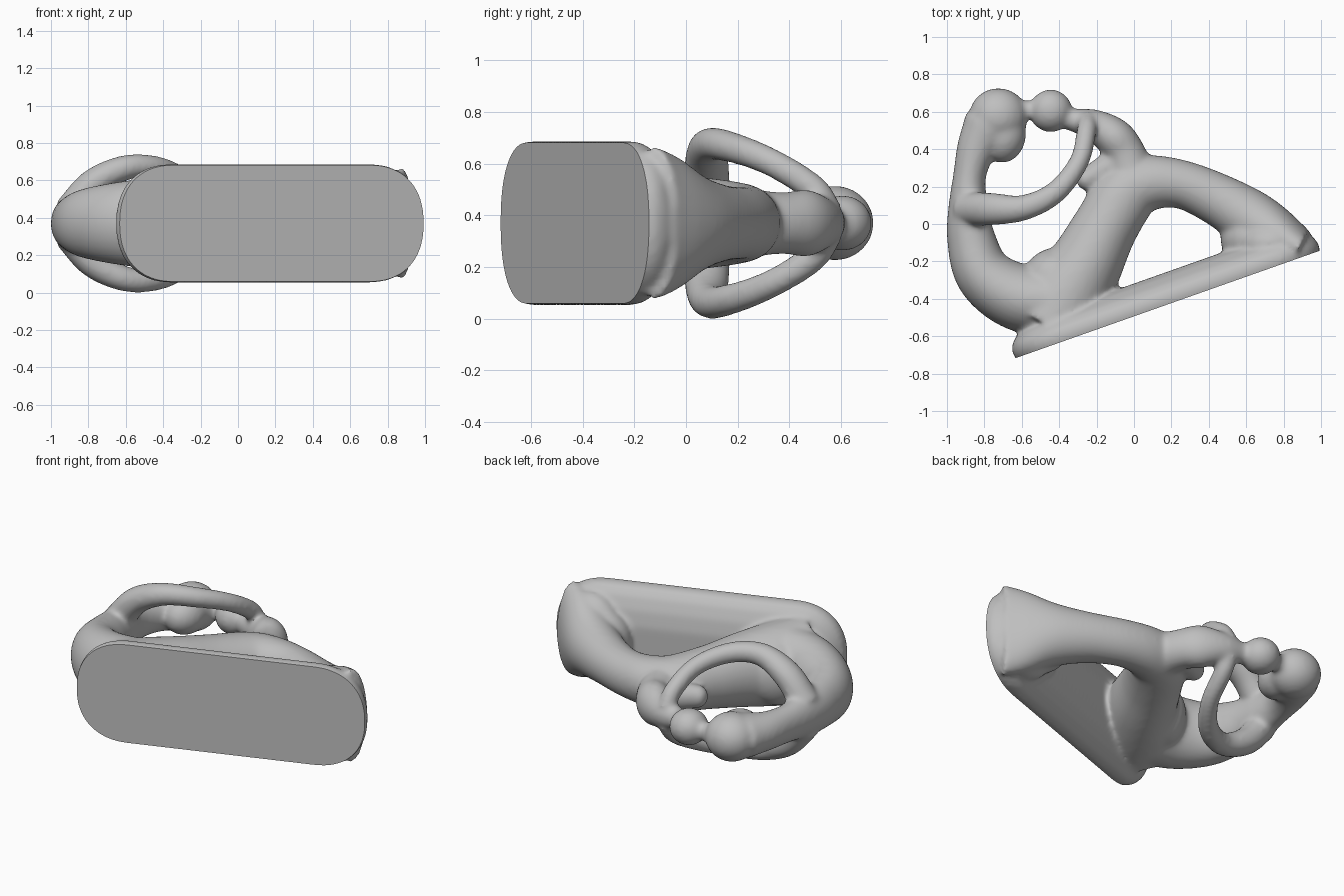
import bpy, bmesh, math
from mathutils import Vector, Matrix

if "Cube" in bpy.data.objects:
    bpy.data.objects.remove(bpy.data.objects["Cube"])

MID = 0.37                                   # height of the symmetry plane
BASE = Vector((0.18, -0.43, MID))            # centre of the flat base
U = Vector((0.943, 0.333, 0))                # along the base
N = Vector((-0.333, 0.943, 0))               # away from the base
Z = Vector((0, 0, 1))

bm = bmesh.new()


def loft(rings):
    """Skin closed rings of points and cap both ends."""
    loops = [[bm.verts.new(p) for p in ring] for ring in rings]
    n = len(loops[0])
    faces = [bm.faces.new((a[i], a[(i + 1) % n], b[(i + 1) % n], b[i]))
             for a, b in zip(loops, loops[1:]) for i in range(n)]
    faces += [bm.faces.new(loops[0][::-1]), bm.faces.new(loops[-1])]
    bmesh.ops.recalc_face_normals(bm, faces=faces)


def spline(stations, steps=8):
    """Catmull-Rom through stations of (x, y, z offset, in-plane radius, z radius)."""
    p = [Vector(s) for s in stations]
    p = [2 * p[0] - p[1]] + p + [2 * p[-1] - p[-2]]
    out = []
    for a, b, c, d in zip(p, p[1:], p[2:], p[3:]):
        for k in range(steps):
            t = k / steps
            out.append(0.5 * (2 * b + (c - a) * t + (2 * a - 5 * b + 4 * c - d) * t * t
                              + (3 * b - a - 3 * c + d) * t ** 3))
    return out + [p[-2]]


def limb(stations, sides=28):
    """Sweep an ellipse with changing radii along a smooth path."""
    pts = spline(stations)
    pos = [Vector((q[0], q[1], MID + q[2])) for q in pts]
    rings = []
    for i, q in enumerate(pts):
        t = (pos[min(i + 1, len(pos) - 1)] - pos[max(i - 1, 0)]).normalized()
        side = t.cross(Z).normalized()
        up = side.cross(t)
        rings.append([pos[i] + side * q[3] * math.cos(a) + up * q[4] * math.sin(a)
                      for a in (math.tau * k / sides for k in range(sides))])
    loft(rings)


def ball(x, y, radii, turn=0.0):
    m = (Matrix.Translation((x, y, MID)) @ Matrix.Rotation(turn, 4, 'Z')
         @ Matrix.Diagonal((*radii, 1)))
    bmesh.ops.create_uvsphere(bm, u_segments=32, v_segments=20, radius=1, matrix=m)


def base_ring(height, inset):
    """Rounded bar outline parallel to the base plane."""
    r, half = 0.319 - inset, 0.55
    ring = []
    for k in range(64):
        a = math.tau * (k + 0.5) / 64
        c, s = math.cos(a), math.sin(a)
        e = 2 / 2.3
        u = math.copysign(abs(c) ** e * r + half, c)
        w = math.copysign(abs(s) ** e * r, s)
        ring.append(BASE + U * u + Z * w + N * height)
    return ring


# base with a rounded shoulder
loft([base_ring(h, i) for h, i in
      [(-0.04, 0.02), (0.0, 0.006), (0.03, 0), (0.07, 0.01), (0.11, 0.05),
       (0.145, 0.125), (0.165, 0.22)]])

# lap, thighs, knees and lower legs
limb([(-0.45, -0.55, 0, 0.24, 0.26), (-0.37, -0.40, 0, 0.24, 0.25),
      (-0.26, -0.22, 0, 0.20, 0.225), (-0.155, -0.02, 0, 0.175, 0.19),
      (-0.04, 0.16, 0, 0.17, 0.165), (0.09, 0.22, 0, 0.148, 0.15),
      (0.26, 0.21, 0, 0.13, 0.14), (0.45, 0.13, 0, 0.14, 0.15),
      (0.62, 0.03, 0, 0.155, 0.19), (0.76, -0.055, 0, 0.14, 0.26),
      (0.89, -0.125, 0, 0.10, 0.30)])

# filled corner where the lower legs meet the base
ball(0.62, -0.07, (0.16, 0.14, 0.19), 0.34)
ball(0.74, -0.10, (0.22, 0.13, 0.27), 0.0)

# hips, back, shoulders and neck
limb([(-0.38, -0.42, 0, 0.19, 0.25), (-0.62, -0.39, 0, 0.18, 0.225),
      (-0.80, -0.27, 0, 0.155, 0.19), (-0.87, -0.08, 0, 0.13, 0.155),
      (-0.885, 0.09, 0, 0.108, 0.14), (-0.88, 0.25, 0, 0.088, 0.115),
      (-0.842, 0.40, 0, 0.107, 0.115), (-0.775, 0.52, 0, 0.145, 0.13)])

# belly between the hips and thighs
ball(-0.45, -0.27, (0.16, 0.13, 0.19), 0.7)

# large head with its chin
ball(-0.725, 0.575, (0.157, 0.152, 0.145))
ball(-0.695, 0.475, (0.118, 0.15, 0.12), -0.15)

# pair of embracing arms
for s in (1, -1):
    limb([(-0.90, 0.08, 0.06 * s, 0.09, 0.09), (-0.77, 0.08, 0.215 * s, 0.088, 0.08),
          (-0.59, 0.087, 0.30 * s, 0.069, 0.067), (-0.42, 0.17, 0.295 * s, 0.06, 0.06),
          (-0.295, 0.33, 0.235 * s, 0.053, 0.055), (-0.255, 0.49, 0.135 * s, 0.053, 0.055),
          (-0.25, 0.56, 0.04 * s, 0.05, 0.05)])

# small head, touching the large one
ball(-0.445, 0.605, (0.115, 0.115, 0.108))
limb([(-0.70, 0.61, 0, 0.06, 0.06), (-0.56, 0.61, 0, 0.05, 0.055), (-0.45, 0.60, 0, 0.06, 0.06)])

# small body seated on the knees
limb([(-0.45, 0.60, 0, 0.06, 0.06), (-0.34, 0.56, 0, 0.06, 0.065),
      (-0.22, 0.53, 0, 0.085, 0.095), (-0.11, 0.465, 0, 0.105, 0.13),
      (-0.05, 0.38, 0, 0.11, 0.12), (-0.01, 0.25, 0, 0.13, 0.13)])

# small legs reaching forward over the knees
limb([(-0.05, 0.35, 0, 0.08, 0.10), (-0.16, 0.29, 0, 0.075, 0.085),
      (-0.25, 0.24, 0, 0.06, 0.07)])
ball(-0.25, 0.24, (0.062, 0.062, 0.07))

mesh = bpy.data.meshes.new("seated_figures")
bm.to_mesh(mesh)
bm.free()
sculpture = bpy.data.objects.new("seated_figures", mesh)
bpy.context.collection.objects.link(sculpture)

# melt the parts into one smooth skin
remesh = sculpture.modifiers.new("melt", 'REMESH')
remesh.mode = 'VOXEL'
remesh.voxel_size = 0.013
soften = sculpture.modifiers.new("soften", 'SMOOTH')
soften.factor = 0.5
soften.iterations = 16
skin = bpy.data.meshes.new_from_object(
    sculpture.evaluated_get(bpy.context.evaluated_depsgraph_get()))
sculpture.modifiers.clear()
sculpture.data = skin

# slice the base flat
bm = bmesh.new()
bm.from_mesh(skin)
cut = bmesh.ops.bisect_plane(bm, geom=bm.verts[:] + bm.edges[:] + bm.faces[:], dist=1e-5,
                             plane_co=BASE, plane_no=N, clear_inner=True)
rim = [e for e in cut["geom_cut"] if isinstance(e, bmesh.types.BMEdge) and e.is_boundary]
bmesh.ops.contextual_create(bm, geom=rim)
bmesh.ops.recalc_face_normals(bm, faces=bm.faces[:])
bm.to_mesh(skin)
bm.free()

stone = bpy.data.materials.new("grey_stone")
stone.diffuse_color = (0.52, 0.52, 0.52, 1)
stone.use_nodes = True
stone.node_tree.nodes["Principled BSDF"].inputs["Base Color"].default_value = stone.diffuse_color
skin.materials.clear()
skin.materials.append(stone)

bpy.context.view_layer.objects.active = sculpture
sculpture.select_set(True)
bpy.ops.object.shade_smooth_by_angle(angle=math.radians(40))
